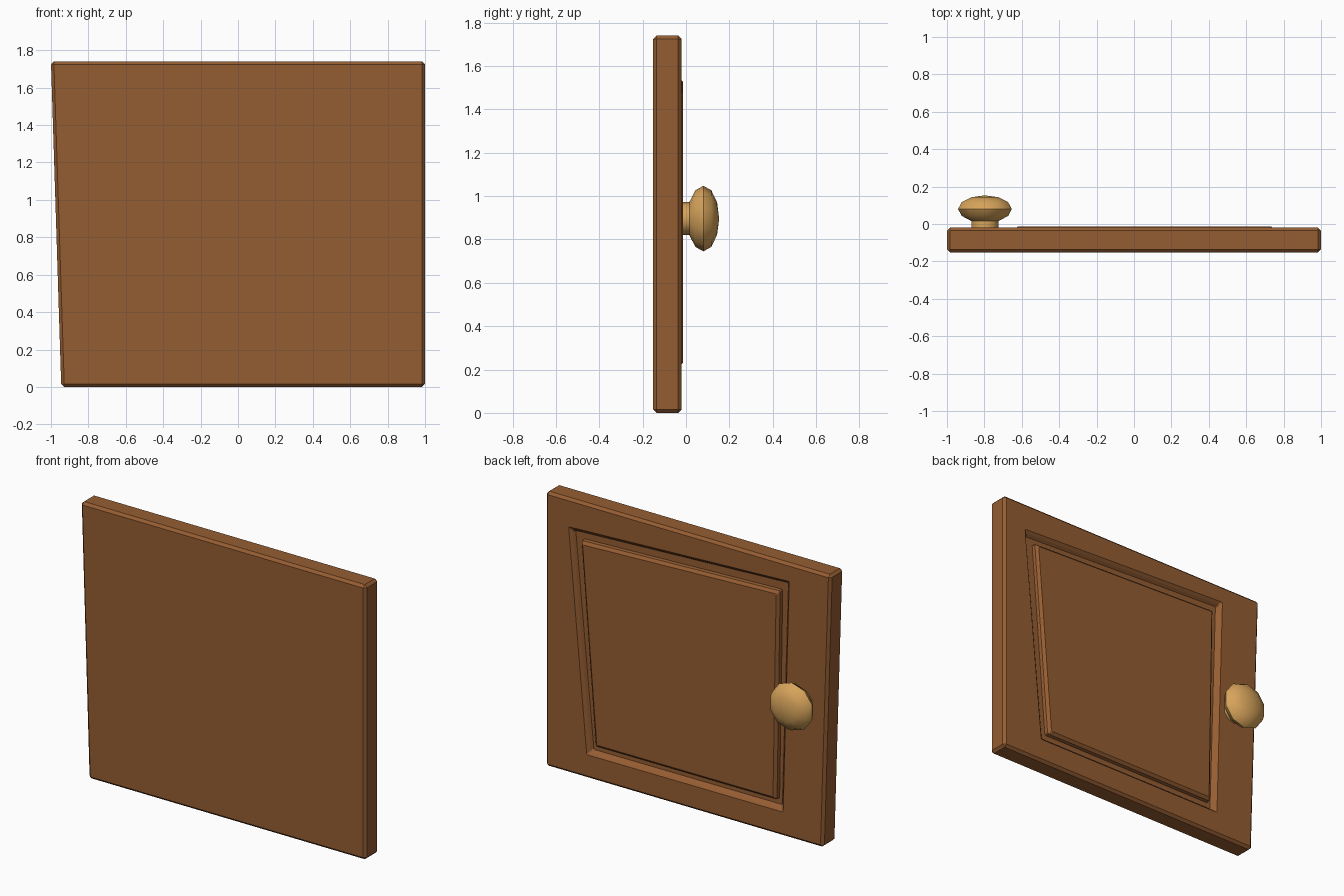
import bpy, bmesh, math

if "Cube" in bpy.data.objects:
    bpy.data.objects.remove(bpy.data.objects["Cube"])


def material(name, rgb):
    m = bpy.data.materials.new(name)
    m.diffuse_color = (*rgb, 1)
    m.use_nodes = True
    m.node_tree.nodes["Principled BSDF"].inputs["Base Color"].default_value = m.diffuse_color
    return m


WOOD = material("brown wood", (0.30, 0.110, 0.032))
BRASS = material("pale gold", (0.68, 0.37, 0.105))


def finish(bm, name, mat):
    bmesh.ops.remove_doubles(bm, verts=bm.verts, dist=0.0001)
    bmesh.ops.dissolve_degenerate(bm, dist=0.0001, edges=bm.edges)
    bmesh.ops.recalc_face_normals(bm, faces=bm.faces)
    me = bpy.data.meshes.new(name)
    bm.to_mesh(me)
    bm.free()
    me.materials.append(mat)
    ob = bpy.data.objects.new(name, me)
    bpy.context.collection.objects.link(ob)
    return ob


def loft(bm, rings):
    """Skin a list of equal-length point rings and cap both ends."""
    vs = [[bm.verts.new(p) for p in r] for r in rings]
    n = len(vs[0])
    for a, b in zip(vs, vs[1:]):
        for i in range(n):
            j = (i + 1) % n
            bm.faces.new((a[i], a[j], b[j], b[i]))
    bm.faces.new(vs[0])
    bm.faces.new(vs[-1])


def ring(quad, y, inset=0.0, cut=0.0):
    """Quad outline (right-top, left-top, left-bottom, right-bottom), inset, corners cut."""
    signs = [(-1, -1), (1, -1), (1, 1), (-1, 1)]
    q = [(x + sx * inset, z + sz * inset) for (x, z), (sx, sz) in zip(quad, signs)]
    pts = []
    for i, (x, z) in enumerate(q):
        for k in (i - 1, (i + 1) % 4):
            dx, dz = q[k][0] - x, q[k][1] - z
            d = math.hypot(dx, dz)
            pts.append((x + dx / d * cut, y, z + dz / d * cut))
    return pts


# door slab with bevelled rim, sunk groove and raised centre panel on the back
slab = [(1, 1.74), (-1, 1.74), (-0.945, 0), (1, 0)]
groove = [(0.837, 1.56), (-0.71, 1.627), (-0.667, 0.154), (0.71, 0.15)]
panel = [(0.735, 1.475), (-0.622, 1.527), (-0.60, 0.235), (0.635, 0.232)]
B = 0.016
bm = bmesh.new()
loft(bm, [
    ring(slab, -0.152, B),
    ring(slab, -0.152 + B, 0, B),
    ring(slab, -0.02 - B, 0, B),
    ring(slab, -0.02, B),
    ring(groove, -0.02, 0, 0.006),
    ring(groove, -0.036, 0.016, 0.006),
    ring(groove, -0.052, 0.028, 0.006),
    ring(panel, -0.052, -0.02, 0.006),
    ring(panel, -0.03, -0.017, 0.006),
    ring(panel, -0.014, 0, 0.006),
])
finish(bm, "door_panel", WOOD)

# round knob on a short neck, turned about the y axis
N, R, D = 10, 0.151, 0.073
profile = [(R / 2, -0.03), (R / 2, 0.015)]
profile += [(R * math.cos(math.radians(a)), 0.08 + D * math.sin(math.radians(a)))
            for a in (-30, 0, 30, 60, 89.9)]
bm = bmesh.new()
loft(bm, [[(-0.797 + r * math.sin(2 * math.pi * i / N), y,
            0.896 + r * math.cos(2 * math.pi * i / N)) for i in range(N)]
          for r, y in profile])
bmesh.ops.remove_doubles(bm, verts=bm.verts, dist=0.001)
knob = finish(bm, "knob", BRASS)
bpy.context.view_layer.objects.active = knob
knob.select_set(True)
bpy.ops.object.shade_smooth_by_angle(angle=math.radians(50))
